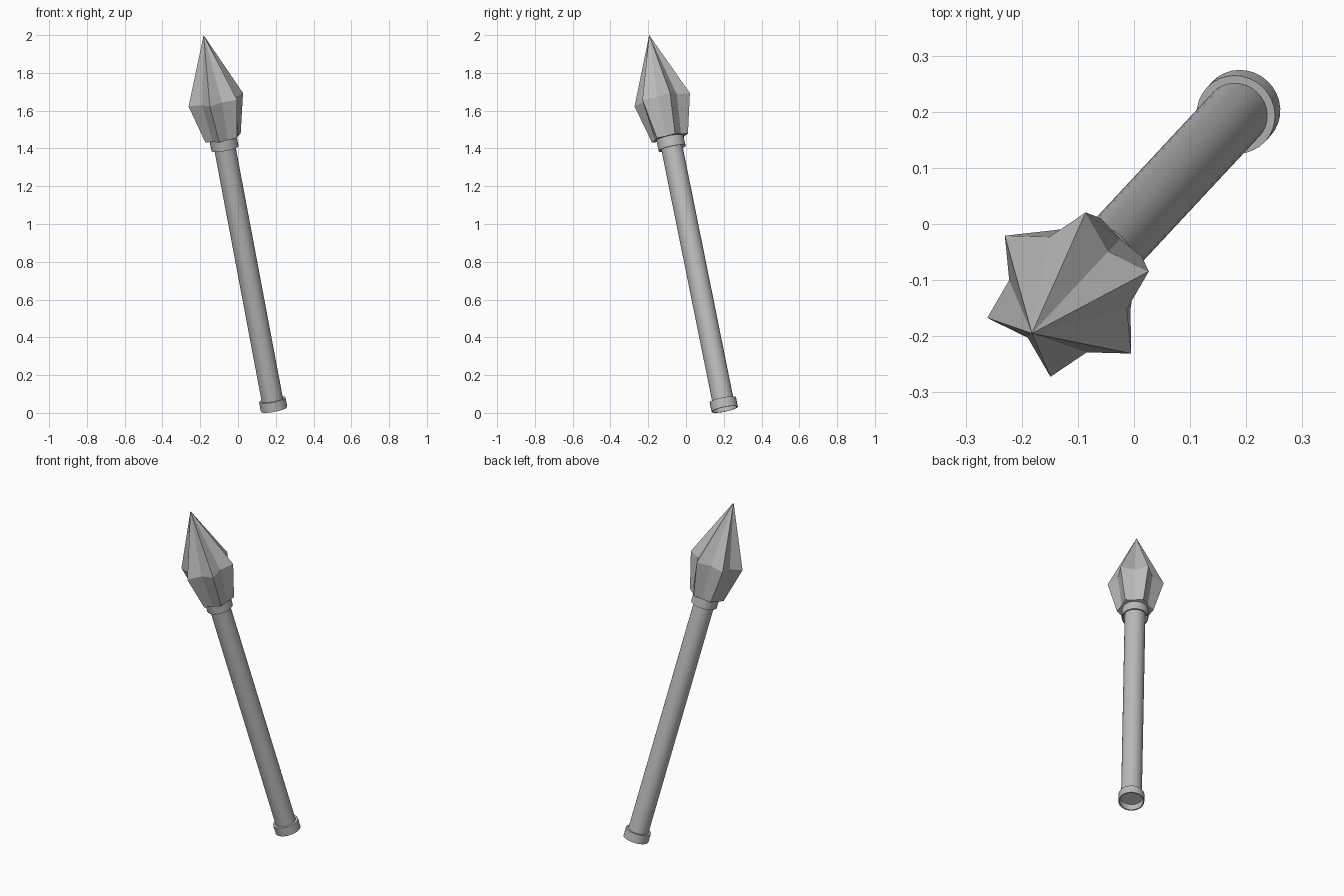
import bpy, bmesh, math
from mathutils import Matrix, Vector

if "Cube" in bpy.data.objects:
    bpy.data.objects.remove(bpy.data.objects["Cube"], do_unlink=True)

# One grey material
grey = bpy.data.materials.new("plain_grey")
grey.use_nodes = True
colour = (0.5, 0.5, 0.5, 1)
grey.diffuse_color = colour
grey.node_tree.nodes["Principled BSDF"].inputs["Base Color"].default_value = colour

# Leaning frame: local z runs along the shaft from butt to tip
butt = Vector((0.191, 0.205, 0.019))
tip = Vector((-0.182, -0.195, 2.0))
axis = (tip - butt).normalized()
side = axis.cross(Vector((0, 0, 1))).normalized()
across = axis.cross(side)
lean = Matrix((side, across, axis)).transposed().to_4x4()
lean.translation = butt
length = (tip - butt).length


def revolve(name, profile, sides, smooth):
    """Rings of (ridge radius, valley radius, height); zero radius is a pole."""
    bm = bmesh.new()
    rings = []
    for ridge, valley, h in profile:
        if ridge == 0:
            rings.append([bm.verts.new((0, 0, h))] * sides)
            continue
        ring = []
        for i in range(sides):
            a = math.tau * i / sides
            r = valley if i % 2 else ridge
            ring.append(bm.verts.new((r * math.cos(a), r * math.sin(a), h)))
        rings.append(ring)
    for low, high in zip(rings, rings[1:]):
        for i in range(sides):
            j = (i + 1) % sides
            corners = list(dict.fromkeys((low[i], low[j], high[j], high[i])))
            bm.faces.new(corners)
    bmesh.ops.recalc_face_normals(bm, faces=bm.faces)
    bm.transform(lean)
    mesh = bpy.data.meshes.new(name)
    bm.to_mesh(mesh)
    bm.free()
    mesh.materials.append(grey)
    obj = bpy.data.objects.new(name, mesh)
    bpy.context.collection.objects.link(obj)
    if smooth:
        bpy.ops.object.select_all(action="DESELECT")
        obj.select_set(True)
        bpy.context.view_layer.objects.active = obj
        bpy.ops.object.shade_smooth_by_angle(angle=math.radians(35))
    return obj


def round_part(name, points):
    return revolve(name, [(r, r, h) for r, h in points], 32, True)


def collar(name, bottom, height, radius):
    """Cup open at its lower end, closed above."""
    top, inner, floor = bottom + height, radius - 0.006, bottom + height * 0.8
    round_part(name, [(0, floor), (inner, floor), (inner, bottom),
                      (radius, bottom), (radius, top), (0, top)])


# Shaft and its two collars
round_part("shaft", [(0, 0.045), (0.057, 0.045), (0.057, 1.47), (0, 1.47)])
collar("butt_cap", 0, 0.052, 0.071)
collar("head_collar", 1.433, 0.06, 0.073)

# Six-ridged faceted head
revolve("faceted_head", [(0, 0, 1.49), (0.1, 0.083, 1.49),
                         (0.154, 0.109, 1.70), (0, 0, length)], 12, False)
